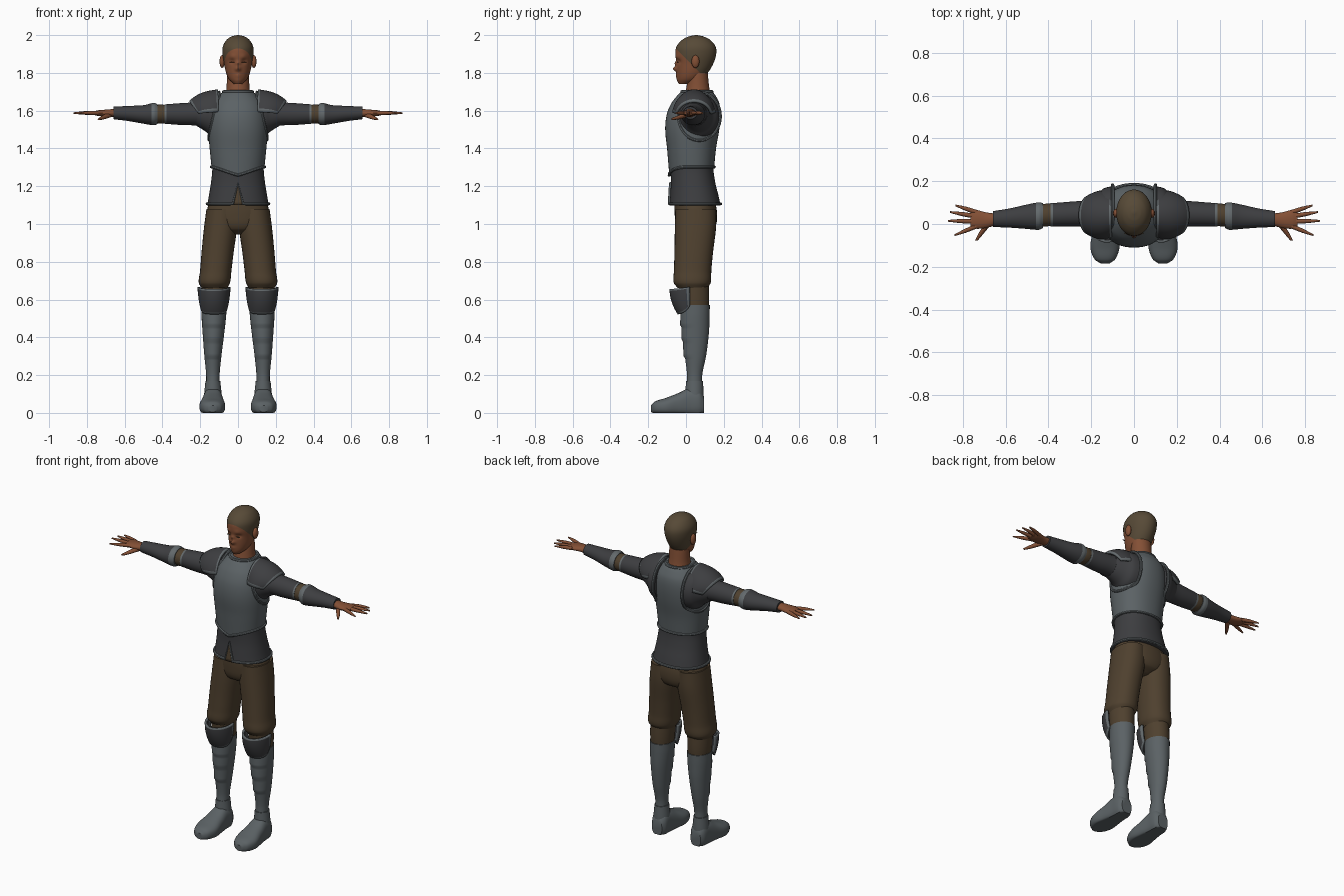
import bpy, bmesh, math
from mathutils import Vector

if "Cube" in bpy.data.objects:
    bpy.data.objects.remove(bpy.data.objects["Cube"], do_unlink=True)


def material(name, *rgb):
    m = bpy.data.materials.new(name)
    m.use_nodes = True
    m.diffuse_color = (*rgb, 1)
    bsdf = next(n for n in m.node_tree.nodes if n.type == 'BSDF_PRINCIPLED')
    bsdf.inputs["Base Color"].default_value = (*rgb, 1)
    bsdf.inputs["Roughness"].default_value = 0.7
    return m


SKIN = material("skin", .23, .08, .036)
HAIR = material("short hair", .095, .068, .038)
CLOTH = material("brown cloth", .078, .052, .028)
STEEL = material("steel", .105, .122, .13)
TRIM = material("trim", .125, .142, .15)
DARK = material("dark leather", .047, .048, .052)


def finish(obj, mats, mirror=False, angle=40):
    """Give materials, smooth shading and an optional mirrored twin."""
    for m in mats:
        obj.data.materials.append(m)
    bpy.ops.object.select_all(action='DESELECT')
    obj.select_set(True)
    bpy.context.view_layer.objects.active = obj
    bpy.ops.object.shade_smooth_by_angle(angle=math.radians(angle))
    if mirror:
        obj.modifiers.new("mirror", 'MIRROR').use_mirror_merge = False
    return obj


def from_bmesh(name, bm, mats, mirror=False):
    bmesh.ops.recalc_face_normals(bm, faces=bm.faces)
    mesh = bpy.data.meshes.new(name)
    bm.to_mesh(mesh)
    bm.free()
    obj = bpy.data.objects.new(name, mesh)
    bpy.context.collection.objects.link(obj)
    return finish(obj, mats, mirror)


def sample(keys, t):
    """Smooth interpolation of cross-sections (t, a, b, radius_a, radius_b)."""
    i = max(k for k in range(len(keys) - 1) if k == 0 or keys[k][0] <= t)
    p, q = keys[i], keys[i + 1]
    o, r = keys[max(i - 1, 0)], keys[min(i + 2, len(keys) - 1)]
    h = q[0] - p[0]
    s = (t - p[0]) / h
    out = []
    for k in range(1, 5):
        m0 = (q[k] - o[k]) / (q[0] - o[0]) * h
        m1 = (r[k] - p[k]) / (r[0] - p[0]) * h
        out.append((2*s**3 - 3*s*s + 1) * p[k] + (s**3 - 2*s*s + s) * m0
                   + (3*s*s - 2*s**3) * q[k] + (s**3 - s*s) * m1)
    return out


def ring_point(keys, t, ang, axis=2, power=2, grow=0):
    a, b, ra, rb = sample(keys, t)
    c, s = math.cos(ang), math.sin(ang)
    p = [a + (ra + grow) * math.copysign(abs(c) ** (2 / power), c),
         b + (rb + grow) * math.copysign(abs(s) ** (2 / power), s)]
    p.insert(axis, t)
    return Vector(p)


def loft(name, keys, mats, axis=2, power=2, n=32, steps=5, mirror=False,
         grow=0, warp=None, cuts=(), rule=None):
    bm = bmesh.new()
    ts = [a[0] + (b[0] - a[0]) * k / steps
          for a, b in zip(keys, keys[1:]) for k in range(steps)] + [keys[-1][0]]
    rings = []
    for t in ts:
        pts = [ring_point(keys, t, math.tau * i / n, axis, power, grow) for i in range(n)]
        rings.append([bm.verts.new(warp(p) if warp else p) for p in pts])
    for r, q in zip(rings, rings[1:]):
        for i in range(n):
            bm.faces.new((r[i], r[(i + 1) % n], q[(i + 1) % n], q[i]))
    bm.faces.new(rings[0])
    bm.faces.new(rings[-1])
    for co, no in cuts:
        bmesh.ops.bisect_plane(bm, geom=bm.verts[:] + bm.edges[:] + bm.faces[:],
                               plane_co=co, plane_no=no)
    if rule:
        for f in bm.faces:
            f.material_index = rule(f.calc_center_median())
    return from_bmesh(name, bm, mats, mirror)


def patch(name, fn, mats, nu=20, nv=14, thick=.012, mirror=False):
    """Curved plate over u, v in -1..1; its border cells take the second material."""
    bm = bmesh.new()
    g = [[bm.verts.new(fn(2 * i / nu - 1, 2 * j / nv - 1)) for j in range(nv + 1)]
         for i in range(nu + 1)]
    for i in range(nu):
        for j in range(nv):
            f = bm.faces.new((g[i][j], g[i + 1][j], g[i + 1][j + 1], g[i][j + 1]))
            border = i in (0, nu - 1) or j in (0, nv - 1)
            f.material_index = int(border and len(mats) > 1)
    obj = from_bmesh(name, bm, mats, mirror)
    solid = obj.modifiers.new("thickness", 'SOLIDIFY')
    solid.thickness, solid.offset = thick, 0
    return obj


def tube(name, pts, r, mat, mirror=False):
    cu = bpy.data.curves.new(name, 'CURVE')
    cu.dimensions, cu.bevel_depth, cu.bevel_resolution = '3D', r, 2
    sp = cu.splines.new('POLY')
    sp.points.add(len(pts) - 1)
    for q, p in zip(sp.points, pts):
        q.co = (*p, 1)
    sp.use_cyclic_u = True
    obj = bpy.data.objects.new(name, cu)
    bpy.context.collection.objects.link(obj)
    bpy.ops.object.select_all(action='DESELECT')
    obj.select_set(True)
    bpy.context.view_layer.objects.active = obj
    bpy.ops.object.convert(target='MESH')
    finish(bpy.context.view_layer.objects.active, [mat], mirror)


def ball(name, loc, size, mat, mirror=False):
    bm = bmesh.new()
    bmesh.ops.create_uvsphere(bm, u_segments=16, v_segments=10, radius=1)
    bmesh.ops.scale(bm, vec=size, verts=bm.verts)
    bmesh.ops.translate(bm, vec=loc, verts=bm.verts)
    return from_bmesh(name, bm, [mat], mirror)


def body(z, half_width, front, back):
    return (z, 0, (front + back) / 2, half_width, (back - front) / 2)


# Head with sculpted face and cropped hair
BUMPS = [(0, 1.822, .013, .021), (0, 1.85, .011, .010), (.032, 1.862, .013, -.010),
         (.03, 1.884, .015, .004), (0, 1.787, .015, .006), (0, 1.758, .018, .004)]


def face(p):
    if p.y < .03:
        for x, z, r, d in BUMPS:
            p.y -= d * math.exp(-((abs(p.x) - x) ** 2 + (p.z - z) ** 2) / (r * r))
    return p


skull = [body(1.742, .022, -.036, .02), body(1.765, .047, -.045, .08),
         body(1.80, .063, -.048, .115), body(1.85, .074, -.05, .145),
         body(1.90, .082, -.056, .16), body(1.94, .080, -.05, .156),
         body(1.975, .060, -.02, .128), body(1.993, .034, .015, .092),
         body(2.0, .006, .048, .06)]
loft("head", skull, [SKIN, HAIR], n=64, steps=8, warp=face,
     cuts=[((0, .075, 1.8), (0, 1, 1)), ((0, 0, 1.785), (0, 0, 1))],
     rule=lambda c: int(c.z > 1.785 and c.y + c.z > 1.875))
loft("neck", [body(1.66, .075, -.01, .14), body(1.71, .062, 0, .125),
              body(1.80, .058, .015, .115)], [SKIN])
ball("ears", (.084, .05, 1.86), (.014, .021, .034), SKIN, True)
ball("eyelid_lines", (.032, -.044, 1.857), (.014, .004, .002), HAIR, True)

# Tunic skirt, front slit and trim
torso = [body(1.10, .163, -.088, .183), body(1.15, .154, -.084, .172),
         body(1.22, .143, -.08, .155), body(1.30, .136, -.084, .145),
         body(1.40, .146, -.096, .155), body(1.50, .153, -.106, .172),
         body(1.58, .148, -.098, .178), body(1.64, .130, -.073, .172),
         body(1.68, .098, -.042, .152), body(1.705, .07, -.016, .133)]
loft("tunic", torso[:5], [DARK], power=2.2, n=48)


def skirt_front(x, z, out):
    a, b, ra, rb = sample(torso, z)
    return Vector((x, b - (rb + out) * (1 - abs(x / ra) ** 2.2) ** (1 / 2.2), z))


patch("skirt_slit", lambda u, v: skirt_front(u * .017 * (1 - v), 1.155 + .055 * v, .003),
      [CLOTH], 4, 6, .006)
hem = [ring_point(torso, 1.107, -math.pi / 2 + .13 + (math.tau - .26) * i / 60, 2, 2.2, .002)
       for i in range(61)]
tube("skirt_trim", [skirt_front(0, 1.215, .002)] + hem, .008, TRIM)


# Breastplate, its lower edge dipping at the front
def dip(p):
    if p.y < 0 and p.z < 1.4:
        p.z += .5 * p.y * (1 - abs(p.x) / .16) * (1.4 - p.z) * 10
    return p


loft("breastplate", torso[3:], [STEEL], power=2.2, n=48, grow=.004, warp=dip)
tube("breastplate_trim", [dip(ring_point(torso, 1.302, math.tau * i / 48, 2, 2.2, .005))
                          for i in range(48)], .008, TRIM)
tube("collar_trim", [ring_point(torso, 1.70, math.tau * i / 32, 2, 2.2)
                     for i in range(32)], .009, TRIM)


# Armholes and shoulder plates
def armhole(ang):
    y, z = .07 + .112 * math.cos(ang), 1.57 + .128 * math.sin(ang)
    a, b, ra, rb = sample(torso, z)
    side = max(0, 1 - abs((y - b) / rb) ** 2.2) ** (1 / 2.2)
    return Vector((max(.10, (ra + .004) * side), y, z))


tube("armhole_trim", [armhole(math.tau * i / 40) for i in range(40)], .008, TRIM, True)
loft("shoulders", [(.09, .07, 1.57, .108, .122), (.14, .067, 1.572, .10, .112),
                   (.17, .06, 1.578, .082, .09), (.22, .05, 1.583, .062, .063)],
     [DARK], axis=0, mirror=True)


def shoulder_plate(u, v):
    s, a = (v + 1) / 2, u * 1.42
    x = .105 + s * (.15 - .05 * u * u)
    height = .135 - .02 * s - .04 * s ** 3
    depth = .10 + .05 * s - .06 * s * s
    return Vector((x, .042 + depth * math.sin(a), 1.572 + height * math.cos(a)))


patch("shoulder_plates", shoulder_plate, [DARK, TRIM], mirror=True)

# Arms, elbows and bracers
loft("upper_arms", [(.15, .055, 1.58, .07, .075), (.22, .049, 1.583, .062, .062),
                    (.30, .046, 1.582, .058, .058), (.39, .043, 1.582, .054, .051)],
     [DARK, TRIM], axis=0, mirror=True, cuts=[((.379, 0, 0), (1, 0, 0))],
     rule=lambda c: int(c.x > .379))
loft("elbows", [(.36, .043, 1.582, .05, .046), (.41, .042, 1.582, .053, .05),
                (.45, .038, 1.582, .05, .046)], [CLOTH], axis=0, mirror=True)
loft("bracers", [(.425, .04, 1.582, .058, .052), (.445, .037, 1.582, .064, .059),
                 (.50, .034, 1.58, .057, .049), (.58, .028, 1.585, .045, .040),
                 (.66, .023, 1.588, .037, .033)], [DARK, TRIM], axis=0, mirror=True,
     cuts=[((.458, 0, 0), (1, 0, 0))], rule=lambda c: int(c.x < .458))

# Hands
loft("palms", [(.64, .022, 1.588, .026, .023), (.69, .018, 1.587, .036, .019),
               (.74, .022, 1.587, .044, .015), (.765, .024, 1.587, .036, .009)],
     [SKIN], axis=0, mirror=True, n=20)
for name, y, tip_x, tip_y in [("little", .055, .835, .087), ("ring", .035, .86, .056),
                              ("middle", .012, .87, .015), ("index", -.01, .838, -.052)]:
    loft(name + "_fingers", [(.735, y, 1.587, .011, .011),
                             ((.735 + tip_x) / 2, (y + tip_y) / 2, 1.588, .010, .010),
                             (tip_x, tip_y, 1.587, .004, .004)],
         [SKIN], axis=0, mirror=True, n=12)
loft("thumbs", [(-.078, .737, 1.555, .006, .005), (-.045, .715, 1.563, .012, .010),
                (.01, .675, 1.58, .017, .014)], [SKIN], axis=1, mirror=True, n=12)

# Trousers
loft("trouser_seat", [body(.945, .05, .0, .10), body(.975, .13, -.045, .15),
                      body(1.05, .165, -.06, .165), body(1.14, .145, -.06, .15)],
     [CLOTH], power=2.2)
loft("trouser_legs", [(.66, .125, .035, .068, .078), (.69, .125, .033, .083, .098),
                      (.75, .118, .035, .083, .099), (.85, .108, .041, .085, .102),
                      (.98, .093, .05, .087, .109), (1.08, .087, .052, .08, .108)],
     [CLOTH], power=2.2, mirror=True)
loft("knees", [(.52, .127, .048, .06, .07), (.60, .127, .046, .066, .077),
               (.70, .125, .04, .07, .08)], [CLOTH], mirror=True)


def knee_plate(u, v):
    low = max(0, -v * .5 + .5)
    bottom, top = .525 + .045 * u ** 4, .655 + .012 * u * u
    z = bottom + (top - bottom) * (1 - low)
    return Vector((.127 + (.081 - .014 * low ** 2) * math.sin(u * 1.55),
                   .022 - (.103 - .042 * low ** 2) * math.cos(u * 1.55), z))


patch("knee_plates", knee_plate, [DARK, TRIM], mirror=True)


# Greaves with overlapping front bands, and boots
def bands(p):
    if p.y < .05 and .3 < p.z < .54:
        p.y -= .007 * (1 - (p.z - .3) / .08 % 1) * min(1, (.05 - p.y) / .03)
    return p


loft("greaves", [(.16, .133, .045, .035, .04), (.21, .133, .046, .036, .041),
                 (.30, .133, .05, .045, .056), (.42, .130, .05, .057, .071),
                 (.51, .128, .049, .065, .076), (.57, .127, .049, .067, .077)],
     [STEEL], mirror=True, steps=8, warp=bands)
loft("boot_shafts", [(.03, .133, .045, .048, .048), (.10, .133, .045, .046, .048),
                     (.17, .133, .045, .039, .045)], [STEEL], mirror=True)
loft("boots", [(-.185, .135, .022, .02, .018), (-.165, .136, .028, .048, .032),
               (-.11, .136, .032, .068, .046), (-.04, .134, .043, .060, .062),
               (.02, .133, .055, .052, .077), (.07, .132, .055, .048, .072),
               (.095, .132, .042, .034, .046)], [STEEL], axis=1, power=2.5, mirror=True,
     warp=lambda p: Vector((p.x, p.y, max(0, p.z))))
